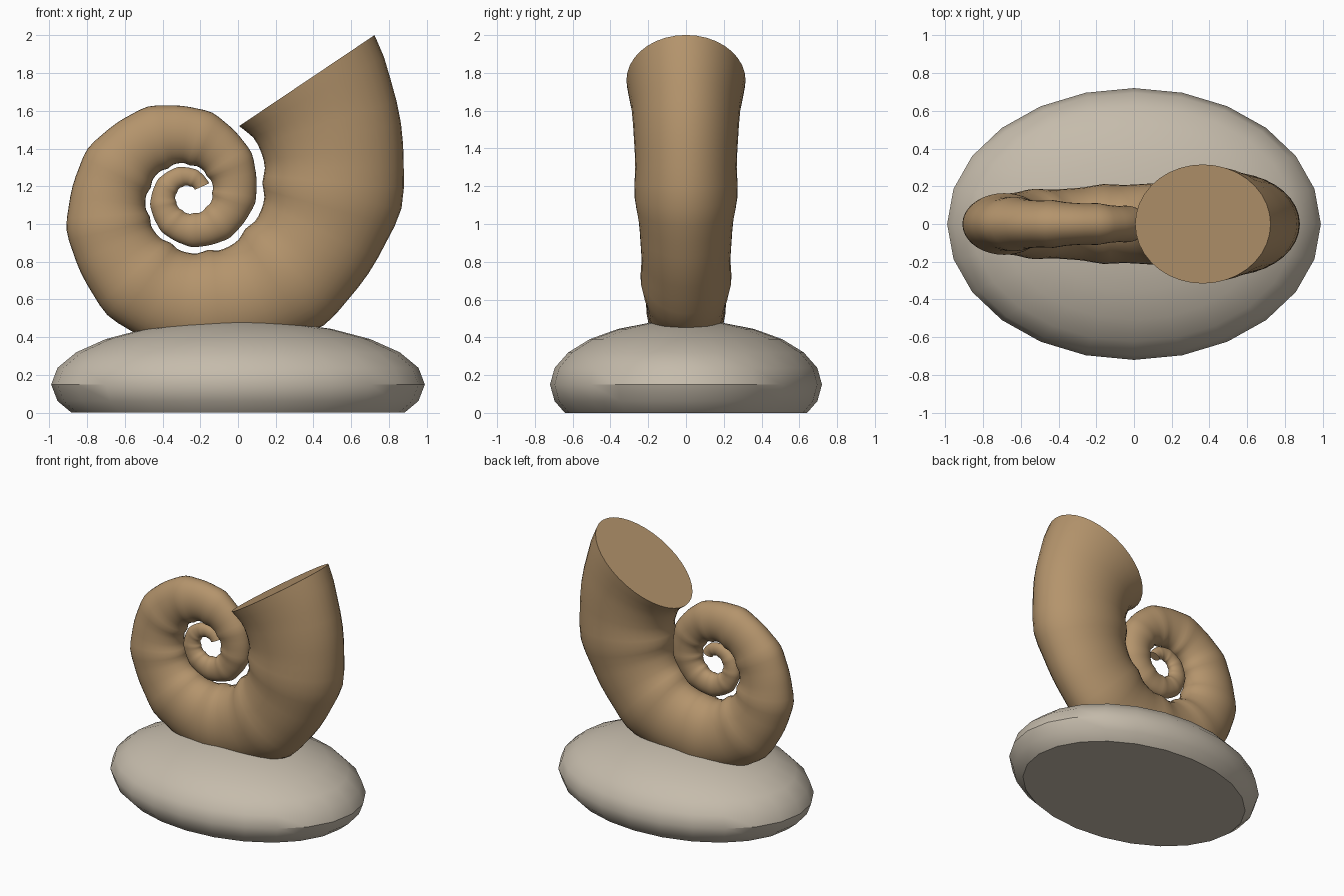
import bpy
import bmesh
from math import sin, cos, pi, radians, exp, log, atan
from mathutils import Vector

cube = bpy.data.objects.get("Cube")
if cube:
    bpy.data.objects.remove(cube, do_unlink=True)


def make_material(name, color):
    mat = bpy.data.materials.new(name)
    mat.use_nodes = True
    mat.diffuse_color = color
    mat.node_tree.nodes["Principled BSDF"].inputs["Base Color"].default_value = color
    return mat


def finish(name, bm, mat, angle):
    bmesh.ops.recalc_face_normals(bm, faces=bm.faces)
    mesh = bpy.data.meshes.new(name)
    bm.to_mesh(mesh)
    bm.free()
    mesh.materials.append(mat)
    obj = bpy.data.objects.new(name, mesh)
    bpy.context.collection.objects.link(obj)
    bpy.ops.object.select_all(action='DESELECT')
    obj.select_set(True)
    bpy.context.view_layer.objects.active = obj
    bpy.ops.object.shade_smooth_by_angle(angle=radians(angle))
    return obj


tan_shell = make_material("tan shell", (0.456, 0.296, 0.15, 1))
grey_stone = make_material("grey stone", (0.56, 0.50, 0.41, 1))

# Coiled shell: elliptical rings swept along a growing spiral
CENTER = Vector((-0.26, 0, 1.15))
GROWTH = log(1.78) / pi
TILT = atan(GROWTH)
MOUTH_ANGLE, MOUTH_RADIUS = radians(44.3), 0.873
RIB_STEP = radians(40.3)
RIBS, RINGS_PER_RIB, SIDES = 18, 8, 36


def spiral_angle(ribs_back):
    # The first chamber behind the mouth is slightly longer than the rest
    if ribs_back < 1:
        return MOUTH_ANGLE * (1 - ribs_back)
    return -RIB_STEP * (ribs_back - 1)


bm = bmesh.new()
rings = []
for i in range(RIBS * RINGS_PER_RIB + 1):
    t = i / RINGS_PER_RIB
    a = spiral_angle(t)
    r = MOUTH_RADIUS * exp(GROWTH * (a - MOUTH_ANGLE))
    ridge = ((1 + cos(2 * pi * t)) / 2) ** 3
    size = r * (0.465 + 0.03 * ridge)
    middle = CENTER + Vector((cos(a), 0, sin(a))) * r
    across = Vector((cos(a - TILT), 0, sin(a - TILT)))
    ring = []
    for s in range(SIDES):
        u = 2 * pi * s / SIDES
        side = Vector((0, 0.73 * size * sin(u), 0))
        ring.append(bm.verts.new(middle + across * size * cos(u) + side))
    rings.append(ring)
for near, far in zip(rings, rings[1:]):
    for s in range(SIDES):
        n = (s + 1) % SIDES
        bm.faces.new((near[s], near[n], far[n], far[s]))
bm.faces.new(rings[0])
bm.faces.new(rings[-1])
finish("spiral_shell", bm, tan_shell, 50)

# Stone base: flattened sphere with its underside cut flat
bm = bmesh.new()
bmesh.ops.create_uvsphere(bm, u_segments=24, v_segments=12, radius=1)
for v in bm.verts:
    v.co = Vector((v.co.x * 0.99, v.co.y * 0.72, v.co.z * 0.34 + 0.15))
cut = bmesh.ops.bisect_plane(bm, geom=bm.verts[:] + bm.edges[:] + bm.faces[:],
                             plane_co=(0, 0, 0), plane_no=(0, 0, 1), clear_inner=True)
rim = [e for e in cut["geom_cut"] if isinstance(e, bmesh.types.BMEdge)]
bmesh.ops.contextual_create(bm, geom=rim)
finish("stone_base", bm, grey_stone, 35)
